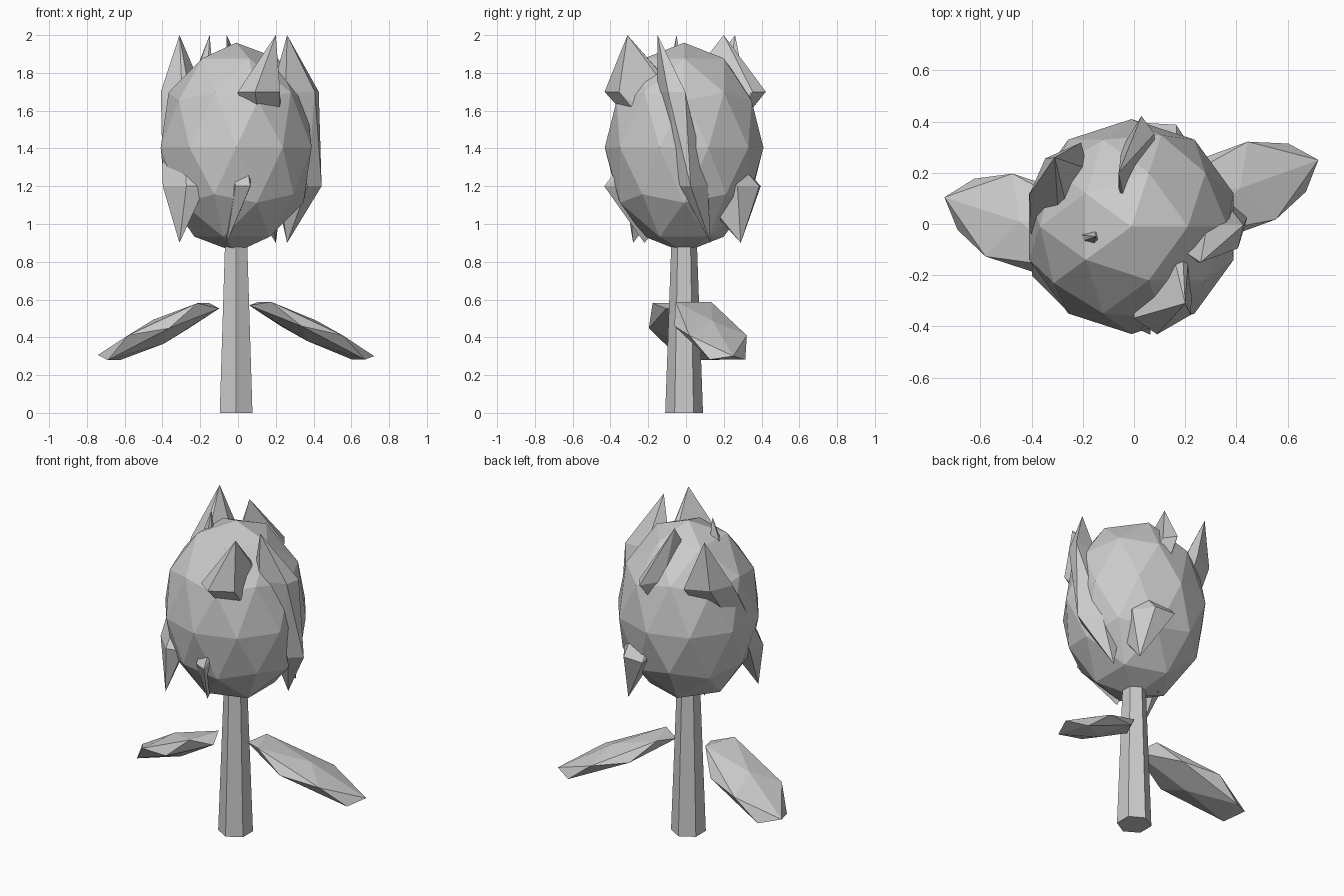
import bpy, bmesh
from math import radians, cos, sin, tau
from mathutils import Matrix, Vector

if "Cube" in bpy.data.objects:
    bpy.data.objects.remove(bpy.data.objects["Cube"])

CX, CY = -0.01, -0.01   # flower axis


def make(name, bm):
    bmesh.ops.recalc_face_normals(bm, faces=bm.faces)
    me = bpy.data.meshes.new(name)
    bm.to_mesh(me)
    bm.free()
    ob = bpy.data.objects.new(name, me)
    bpy.context.collection.objects.link(ob)
    return ob


def ico(name, subdiv, loc, scale, yaw=0, tilt=0, roll=0):
    bm = bmesh.new()
    bmesh.ops.create_icosphere(bm, subdivisions=subdiv, radius=1)
    m = (Matrix.Translation(loc) @ Matrix.Rotation(radians(yaw), 4, 'Z')
         @ Matrix.Rotation(radians(tilt), 4, 'Y') @ Matrix.Rotation(radians(roll), 4, 'X')
         @ Matrix.Diagonal((*scale, 1)))
    bm.transform(m)
    return make(name, bm)


def petal(name, tip, mid, size, angle):
    """Stretched icosahedron whose lower half is the upper half turned about x."""
    bm = bmesh.new()
    a = radians(angle)

    def half(s):
        # s = 1 upper half, -1 lower half
        apex = bm.verts.new((tip[0], CY + s * (tip[1] - CY), 1.45 + s * 0.55))
        ring = []
        for i in range(5):
            t = s * (i + (0.25 if s > 0 else -0.25)) * tau / 5
            u, v = size[0] * cos(t), s * size[1] * sin(s * t) * s
            x = mid[0] + u * cos(a) - v * sin(a) * 1
            y = mid[1] + u * sin(a) + v * cos(a)
            ring.append(bm.verts.new((x, CY + s * (y - CY), 1.45 + s * 0.25)))
        return apex, ring

    for s in (1, -1):
        half(s)
    bmesh.ops.convex_hull(bm, input=bm.verts)
    return make(name, bm)


# Bud
ico("bud", 2, (CX, CY, 1.405), (0.42, 0.42, 0.555))

# Petals: tip, ring centre, half sizes, direction
for i, p in enumerate([
    ((-0.31, 0.26), (-0.29, 0.20), (0.15, 0.08), 45),
    ((0.20, -0.31), (0.12, -0.33), (0.13, 0.09), 30),
    ((0.26, -0.15), (0.31, -0.07), (0.14, 0.07), 20),
    ((-0.06, 0.20), (0.01, 0.28), (0.15, 0.06), 75),
    ((-0.15, -0.05), (-0.20, -0.07), (0.08, 0.04), -20),
]):
    petal(f"petal_{i + 1}", *p)

# Stem
bm = bmesh.new()
bmesh.ops.create_cone(bm, cap_ends=True, segments=6, radius1=0.1, radius2=0.067, depth=0.92)
bm.transform(Matrix.Translation((CX, CY, 0.46)))
make("stem", bm)

# Leaves
ico("leaf_right", 1, (0.39, 0.13, 0.435), (0.42, 0.19, 0.06), yaw=20, tilt=25, roll=0)
ico("leaf_left", 1, (-0.42, 0.0, 0.43), (0.40, 0.20, 0.07), yaw=162, tilt=25, roll=0)
